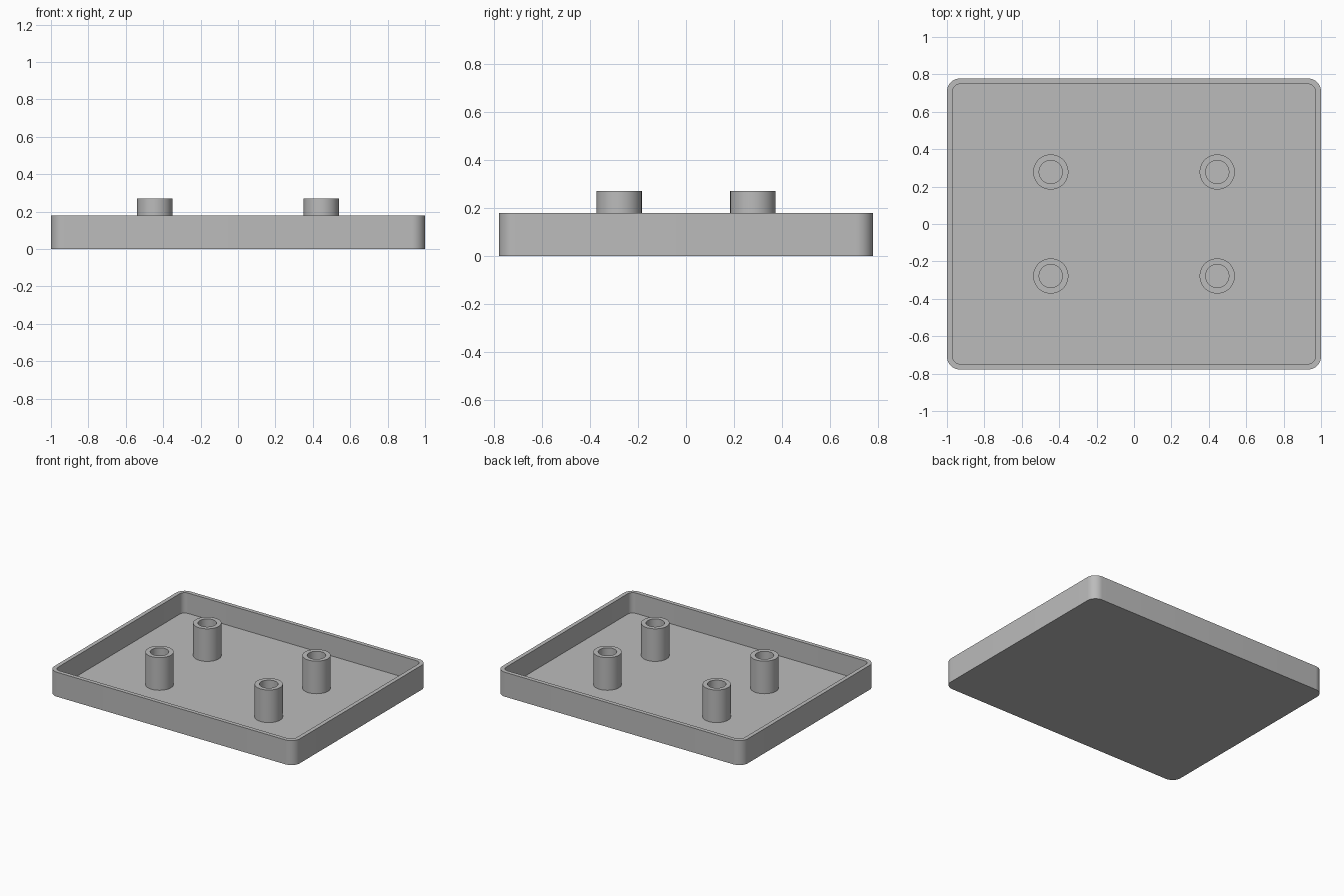
import bpy, bmesh, math

cube = bpy.data.objects.get("Cube")
if cube:
    bpy.data.objects.remove(cube, do_unlink=True)

# Single grey plastic
grey = bpy.data.materials.new("grey_plastic")
grey.use_nodes = True
colour = (0.5, 0.5, 0.5, 1)
grey.diffuse_color = colour
grey.node_tree.nodes["Principled BSDF"].inputs["Base Color"].default_value = colour

HALF_X, HALF_Y, HEIGHT = 1.0, 0.778, 0.18
WALL, FLOOR, CORNER = 0.03, 0.03, 0.07
POST_X, POST_Y, POST_TOP = 0.445, 0.278, 0.27
POST_R, HOLE_R = 0.094, 0.062


def rounded_outline(half_x, half_y, radius, steps=12):
    """Counter-clockwise rounded rectangle."""
    points = []
    for quarter, (sx, sy) in enumerate([(1, 1), (-1, 1), (-1, -1), (1, -1)]):
        for i in range(steps + 1):
            a = (quarter + i / steps) * math.pi / 2
            points.append((sx * (half_x - radius) + radius * math.cos(a),
                           sy * (half_y - radius) + radius * math.sin(a)))
    return points


def circle(radius, steps=64):
    return [(radius * math.cos(i * math.tau / steps),
             radius * math.sin(i * math.tau / steps)) for i in range(steps)]


def skin(name, levels, location=(0, 0, 0)):
    """Join a stack of matching outlines and close both ends."""
    bm = bmesh.new()
    rings = [[bm.verts.new((x, y, z)) for x, y in outline] for outline, z in levels]
    for low, high in zip(rings, rings[1:]):
        for i in range(len(low)):
            j = (i + 1) % len(low)
            bm.faces.new((low[i], low[j], high[j], high[i]))
    bm.faces.new(rings[0][::-1])
    bm.faces.new(rings[-1])
    bmesh.ops.recalc_face_normals(bm, faces=bm.faces)
    mesh = bpy.data.meshes.new(name)
    bm.to_mesh(mesh)
    bm.free()
    mesh.materials.append(grey)
    obj = bpy.data.objects.new(name, mesh)
    obj.location = location
    bpy.context.collection.objects.link(obj)
    bpy.ops.object.select_all(action="DESELECT")
    obj.select_set(True)
    bpy.context.view_layer.objects.active = obj
    bpy.ops.object.shade_smooth_by_angle(angle=math.radians(30))
    return obj


# Open tray with rounded corners
outer = rounded_outline(HALF_X, HALF_Y, CORNER)
inner = rounded_outline(HALF_X - WALL, HALF_Y - WALL, CORNER - WALL)
skin("tray", [(outer, 0), (outer, HEIGHT), (inner, HEIGHT), (inner, FLOOR)])

# Four hollow standoff posts rising from the tray floor
post, hole = circle(POST_R), circle(HOLE_R)
for side, sx in (("left", 1), ("right", -1)):
    for end, sy in (("front", -1), ("back", 1)):
        skin(f"{end}_{side}_post",
             [(post, FLOOR - 0.01), (post, POST_TOP), (hole, POST_TOP), (hole, FLOOR + 0.001)],
             (sx * POST_X, sy * POST_Y, 0))
